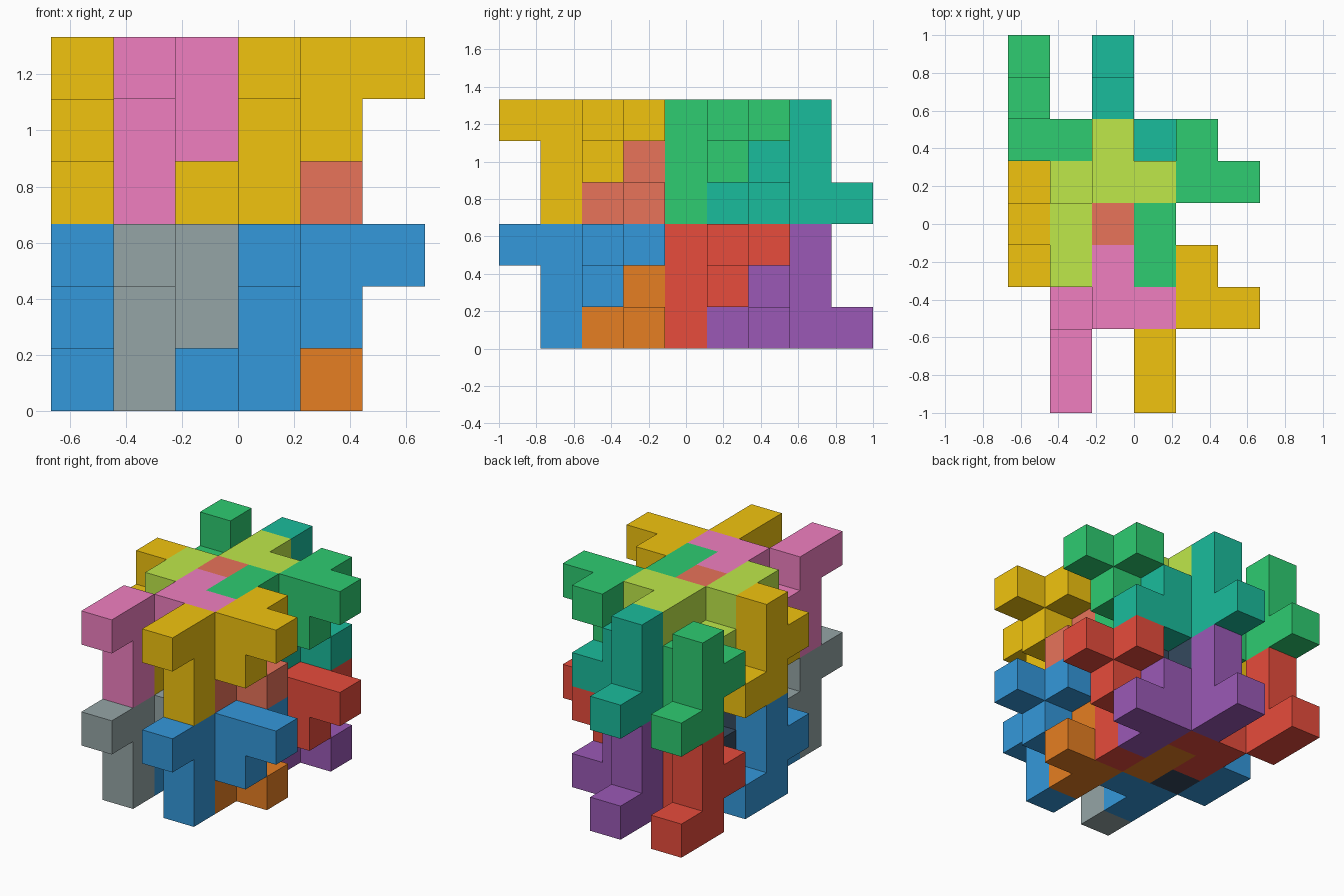
import bpy, bmesh
from mathutils import Vector

if "Cube" in bpy.data.objects:
    bpy.data.objects.remove(bpy.data.objects["Cube"])

U = 2 / 9                                  # cube edge
ORIGIN = Vector((-3 * U, -1.0, 0.0))

# nine-cube piece, and the same piece turned half a turn about x
HOOK = [(0, 0, 2), (0, 1, 0), (0, 1, 1), (0, 1, 2), (0, 2, 1),
        (1, 2, 1), (1, 2, 2), (2, 2, 2), (1, 3, 2)]
TURNED = [(x, 5 - y, 2 - z) for x, y, z in HOOK]

# colours keyed by (step back, step up): outer, front-left and middle pieces
COLOURS = {
    (0, 0): ("3498DB", "95A5A6", "E67E22"),
    (1, 0): ("E74C3C", "34495E", "9B59B6"),
    (0, 1): ("F1C40F", "F07FC0", "E8735A"),
    (1, 1): ("2ECC71", "BFE84A", "1ABC9C"),
}


def material(code):
    name = "paint_" + code
    mat = bpy.data.materials.get(name)
    if mat is None:
        mat = bpy.data.materials.new(name)
        rgb = [int(code[i:i + 2], 16) / 255 for i in (0, 2, 4)]
        lin = [c / 12.92 if c <= 0.04045 else ((c + 0.055) / 1.055) ** 2.4 for c in rgb]
        mat.diffuse_color = (*lin, 1)
        mat.use_nodes = True
        mat.node_tree.nodes["Principled BSDF"].inputs["Base Color"].default_value = mat.diffuse_color
    return mat


def add_piece(name, cells, shift, code):
    """Join unit cubes into one piece, keeping only its outer skin."""
    filled = {tuple(a + b for a, b in zip(c, shift)) for c in cells}
    bm = bmesh.new()
    for cell in sorted(filled):
        for axis in range(3):
            for side in (0, 1):
                near = list(cell)
                near[axis] += 2 * side - 1
                if tuple(near) in filled:
                    continue
                corners = []
                for p, q in ((0, 0), (1, 0), (1, 1), (0, 1)):
                    v = list(cell)
                    v[axis] += side
                    v[(axis + 1) % 3] += p
                    v[(axis + 2) % 3] += q
                    corners.append(bm.verts.new(ORIGIN + Vector(v) * U))
                bm.faces.new(corners if side else corners[::-1])
    bmesh.ops.remove_doubles(bm, verts=bm.verts, dist=1e-4)
    bmesh.ops.dissolve_limit(bm, angle_limit=0.01, verts=bm.verts, edges=bm.edges)
    mesh = bpy.data.meshes.new(name)
    bm.to_mesh(mesh)
    bm.free()
    mesh.materials.append(material(code))
    bpy.context.collection.objects.link(bpy.data.objects.new(name, mesh))


# four interlocking pieces, repeated two deep and two high
for (back, up), (outer, left, middle) in COLOURS.items():
    where = ("upper_" if up else "lower_") + ("back_" if back else "front_")
    dy, dz = 3 * back, 3 * up
    add_piece(where + "right_hook", HOOK, (3, dy, dz), outer)
    add_piece(where + "left_hook", HOOK, (1, dy, dz), left)
    add_piece(where + "middle_turned_hook", TURNED, (2, dy, dz), middle)
    add_piece(where + "left_turned_hook", TURNED, (0, dy, dz), outer)
